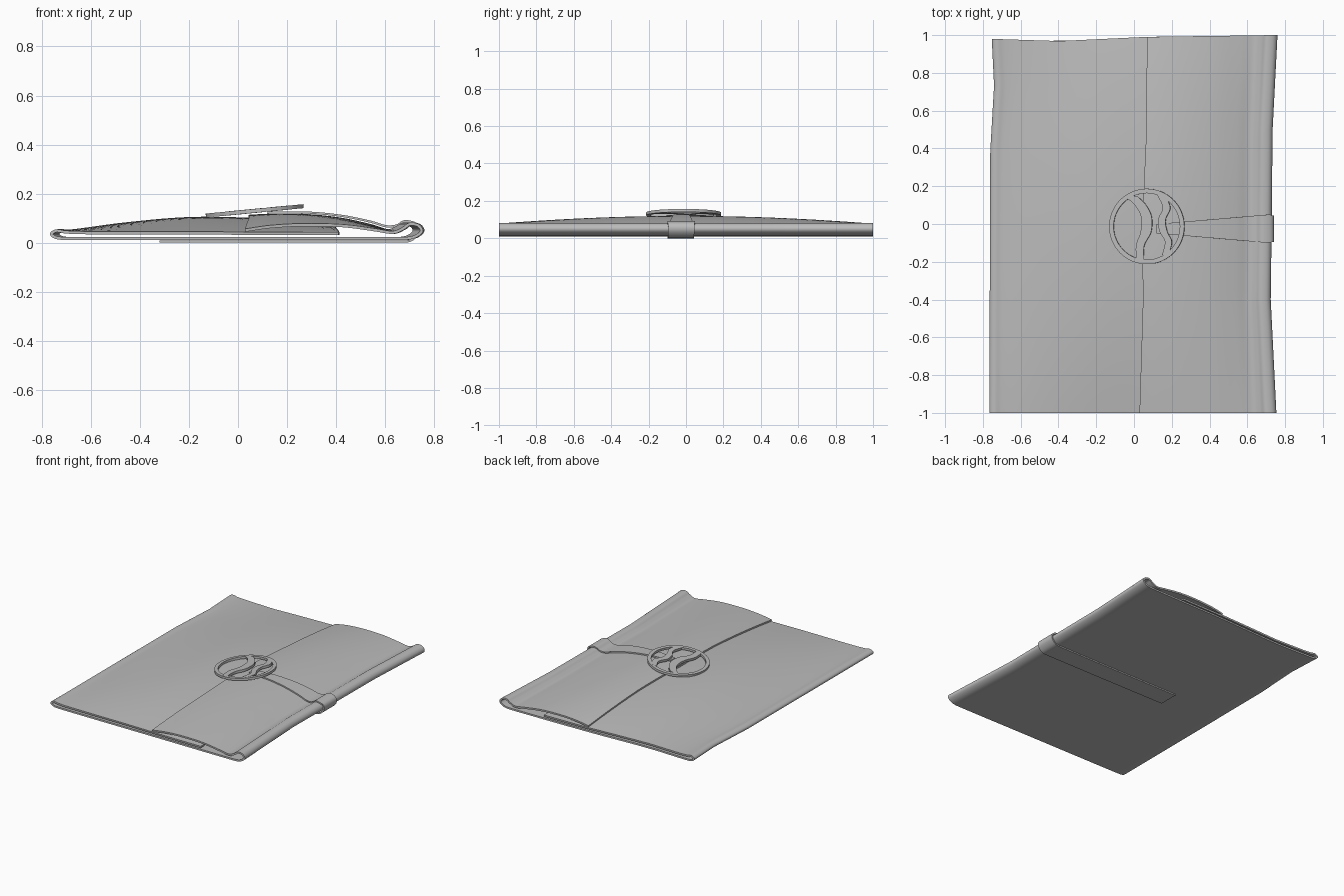
import bpy, bmesh, math
from mathutils import Vector, Matrix

if "Cube" in bpy.data.objects:
    bpy.data.objects.remove(bpy.data.objects["Cube"])

leather = bpy.data.materials.new("grey_leather")
leather.diffuse_color = (0.5, 0.5, 0.5, 1)
leather.use_nodes = True
leather.node_tree.nodes["Principled BSDF"].inputs["Base Color"].default_value = leather.diffuse_color


def lerp_table(table, t):
    """Piecewise-linear lookup in a short list of (key, value)."""
    if t <= table[0][0]:
        return table[0][1]
    for (a, u), (b, v) in zip(table, table[1:]):
        if t <= b:
            return u + (v - u) * (t - a) / (b - a)
    return table[-1][1]


def spline(points, steps):
    """Smooth curve passing through the points."""
    p = [Vector(q) for q in points]
    p = [2 * p[0] - p[1]] + p + [2 * p[-1] - p[-2]]
    out = []
    for i in range(1, len(p) - 2):
        m0 = (p[i + 1] - p[i - 1]) / 2
        m1 = (p[i + 2] - p[i]) / 2
        d = (p[i + 1] - p[i]).length
        # keep tangents short next to tight folds
        m0 *= min(1, 1.2 * d / max(m0.length, 1e-6))
        m1 *= min(1, 1.2 * d / max(m1.length, 1e-6))
        for s in range(steps):
            t = s / steps
            out.append((2*t**3 - 3*t*t + 1) * p[i] + (t**3 - 2*t*t + t) * m0
                       + (3*t*t - 2*t**3) * p[i + 1] + (t**3 - t*t) * m1)
    return out + [p[-2]]


def sheet(name, rows, thickness):
    """Grid of points turned into a sheet with thickness."""
    bm = bmesh.new()
    grid = [[bm.verts.new(c) for c in row] for row in rows]
    for r0, r1 in zip(grid, grid[1:]):
        for i in range(len(r0) - 1):
            bm.faces.new((r0[i], r0[i + 1], r1[i + 1], r1[i]))
    mesh = bpy.data.meshes.new(name)
    bm.to_mesh(mesh)
    bm.free()
    ob = bpy.data.objects.new(name, mesh)
    bpy.context.collection.objects.link(ob)
    mesh.materials.append(leather)
    mod = ob.modifiers.new("thickness", 'SOLIDIFY')
    mod.thickness, mod.offset = thickness, 0
    bpy.ops.object.select_all(action='DESELECT')
    ob.select_set(True)
    bpy.context.view_layer.objects.active = ob
    bpy.ops.object.modifier_apply(modifier="thickness")
    bpy.ops.object.shade_smooth_by_angle(angle=math.radians(40))
    return ob


# Folded cover: (x, height at the open ends, height at the middle)
fold = [(0.41, 0.037, 0.062), (0.2, 0.037, 0.084), (0.05, 0.038, 0.096),
        (-0.2, 0.04, 0.099), (-0.45, 0.04, 0.078), (-0.64, 0.041, 0.053),
        (-0.70, 0.044, 0.047), (-0.735, 0.049, 0.049), (-0.755, 0.036, 0.036),
        (-0.735, 0.021, 0.021), (-0.68, 0.017, 0.017), (0.0, 0.017, 0.017),
        (0.66, 0.017, 0.017), (0.715, 0.023, 0.023), (0.747, 0.046, 0.046),
        (0.735, 0.070, 0.070), (0.70, 0.076, 0.076), (0.672, 0.058, 0.062),
        (0.63, 0.042, 0.050), (0.56, 0.052, 0.070), (0.43, 0.069, 0.097),
        (0.28, 0.073, 0.112), (0.15, 0.066, 0.113), (0.05, 0.051, 0.108)]
left_edge = [(-1, -0.005), (0.4, 0.0), (0.75, 0.02), (1, 0.008)]
right_edge = [(-1, 0.0), (-0.4, -0.03), (0, -0.025), (0.5, -0.02), (1, 0.006)]
seam_edge = [(-1, -0.02), (-0.4, 0.0), (0, -0.005), (0.45, 0.015), (1, 0.02)]
back_edge = [(-0.76, 0.98), (-0.4, 0.968), (0.07, 0.99), (0.75, 1.0)]

profile = spline(fold, 5)
rows = []
for j in range(41):
    v = -1 + 2 * j / 40
    row = []
    for i, (x, z_end, z_mid) in enumerate(profile):
        z = z_end + (z_mid - z_end) * (1 - v * v)
        shift = (max(0, -x / 0.75) * lerp_table(left_edge, v)
                 + max(0, x / 0.75) * lerp_table(right_edge, v))
        near_seam = max(0, 1 - (len(profile) - 1 - i) / 15)
        shift += near_seam * lerp_table(seam_edge, v)
        y = -1 + (lerp_table(back_edge, x) + 1) * (v + 1) / 2
        row.append((x + shift, y, z))
    rows.append(row)
sheet("folded_cover", rows, 0.012)

# Strap: (x, centre y, z), its half width tapers toward the clasp
strap_path = [(-0.32, -0.03, 0.005), (0.2, -0.03, 0.005), (0.66, -0.028, 0.005),
              (0.705, -0.027, 0.010), (0.735, -0.025, 0.042),
              (0.728, -0.025, 0.076), (0.68, -0.025, 0.088),
              (0.645, -0.025, 0.070), (0.60, -0.025, 0.068),
              (0.54, -0.025, 0.086), (0.42, -0.025, 0.110),
              (0.28, -0.025, 0.123), (0.12, -0.025, 0.122)]
path = spline(strap_path, 5)
rows = []
for i, p in enumerate(path):
    on_top = i > 25
    half = lerp_table([(0.12, 0.025), (0.3, 0.04), (0.7, 0.074)], p.x) if on_top else 0.07
    rows.append([(p.x, p.y + half * k, p.z) for k in (-1, -0.5, 0, 0.5, 1)])
sheet("strap", rows, 0.009)

# Round clasp: built flat, then tilted onto the flap
tilt = (Matrix.Translation((0.068, -0.013, 0.130))
        @ Matrix.Rotation(-math.radians(5.5), 4, 'Y'))


def clasp_part(name, rows, thickness=0.017):
    sheet(name, rows, thickness).matrix_world = tilt


# Ring
bm = bmesh.new()
N = 64
section = [(0.2, -0.008), (0.2, 0.008), (0.176, 0.008), (0.176, -0.008)]
loops = [[bm.verts.new((r * math.cos(a), r * math.sin(a), z)) for r, z in section]
         for a in (2 * math.pi * k / N for k in range(N))]
for k in range(N):
    a, b = loops[k], loops[(k + 1) % N]
    for i in range(4):
        bm.faces.new((a[i], b[i], b[(i + 1) % 4], a[(i + 1) % 4]))
bmesh.ops.recalc_face_normals(bm, faces=bm.faces)
mesh = bpy.data.meshes.new("clasp_ring")
bm.to_mesh(mesh)
bm.free()
ring = bpy.data.objects.new("clasp_ring", mesh)
bpy.context.collection.objects.link(ring)
mesh.materials.append(leather)
ring.matrix_world = tilt
bpy.ops.object.select_all(action='DESELECT')
ring.select_set(True)
bpy.context.view_layer.objects.active = ring
bpy.ops.object.shade_smooth_by_angle(angle=math.radians(40))

# Curved bars inside the ring: (x, y, half width)
bars = {
    "clasp_left_bar": [(-0.085, 0.160, 0.035), (-0.035, 0.115, 0.030),
                       (-0.002, 0.05, 0.028), (-0.005, -0.03, 0.028),
                       (-0.035, -0.10, 0.022), (-0.035, -0.182, 0.020)],
    "clasp_right_bar": [(0.075, 0.168, 0.020), (0.105, 0.10, 0.020),
                        (0.080, 0.035, 0.020), (0.090, -0.03, 0.020),
                        (0.115, -0.08, 0.018), (0.100, -0.150, 0.018)],
}
for name, pts in bars.items():
    clasp_part(name, [[(p.x - p.z, p.y, 0), (p.x + p.z, p.y, 0)] for p in spline(pts, 6)])
